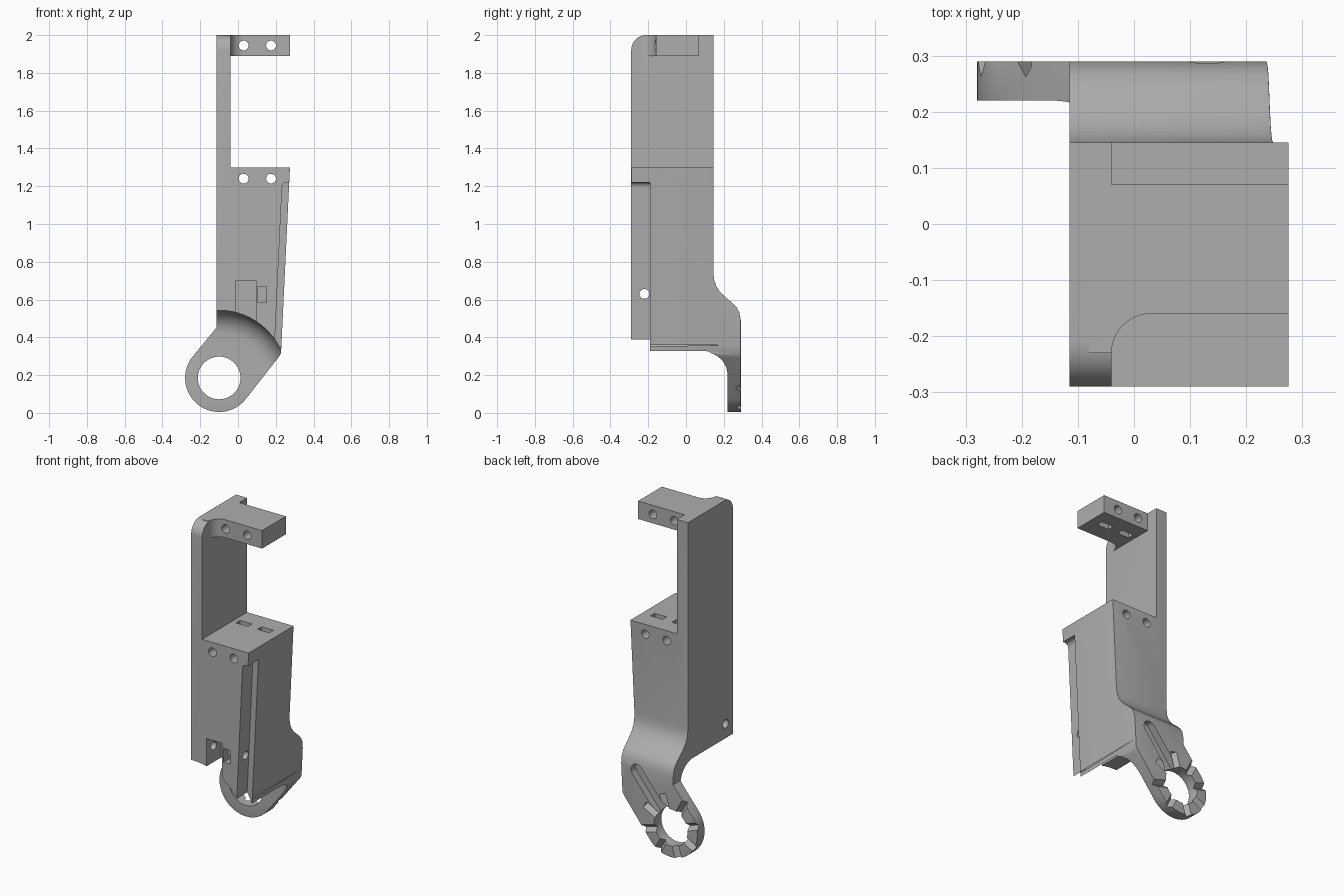
import bpy, bmesh
from math import cos, sin, pi, radians, atan2, hypot
from mathutils import Matrix, Vector

if "Cube" in bpy.data.objects:
    bpy.data.objects.remove(bpy.data.objects["Cube"])

grey = bpy.data.materials.new("plain grey")
grey.use_nodes = True
grey.diffuse_color = (0.42, 0.42, 0.42, 1)
grey.node_tree.nodes["Principled BSDF"].inputs["Base Color"].default_value = grey.diffuse_color

RX, RZ = -0.1, 0.185          # ring centre
OUTER, HOLE = 0.18, 0.113     # ring radii


def arc(cx, cy, r, a0, a1, n=10):
    return [(cx + r * cos(radians(a0 + (a1 - a0) * i / n)),
             cy + r * sin(radians(a0 + (a1 - a0) * i / n))) for i in range(n + 1)]


def finish(name, bm):
    bmesh.ops.recalc_face_normals(bm, faces=bm.faces)
    mesh = bpy.data.meshes.new(name)
    bm.to_mesh(mesh)
    bm.free()
    mesh.materials.append(grey)
    ob = bpy.data.objects.new(name, mesh)
    bpy.context.collection.objects.link(ob)
    return ob


def prism(name, pts, axis, lo, hi):
    """Extrude a flat outline along one axis."""
    place = {"x": lambda p, t: (t, p[0], p[1]),
             "y": lambda p, t: (p[0], t, p[1]),
             "z": lambda p, t: (p[0], p[1], t)}[axis]
    bm = bmesh.new()
    face = bm.faces.new([bm.verts.new(place(p, lo)) for p in pts])
    ext = bmesh.ops.extrude_face_region(bm, geom=[face])
    step = Vector(place((0, 0), hi - lo))
    bmesh.ops.translate(bm, vec=step, verts=[v for v in ext["geom"] if isinstance(v, bmesh.types.BMVert)])
    return finish(name, bm)


def box(name, x, y, z):
    return prism(name, [(x[0], y[0]), (x[1], y[0]), (x[1], y[1]), (x[0], y[1])], "z", *z)


def combine(ob, other, mode="DIFFERENCE"):
    mod = ob.modifiers.new("join", "BOOLEAN")
    mod.operation, mod.object, mod.solver = mode, other, "EXACT"
    bpy.context.view_layer.objects.active = ob
    bpy.ops.object.modifier_apply(modifier=mod.name)
    bpy.data.objects.remove(other)


def round_edges(ob, rule, width, segments):
    bm = bmesh.new()
    bm.from_mesh(ob.data)
    bm.normal_update()
    edges = [e for e in bm.edges if len(e.link_faces) == 2 and rule(e, *[f.normal for f in e.link_faces])]
    bmesh.ops.bevel(bm, geom=edges, offset=width, segments=segments, profile=0.5,
                    affect="EDGES", clamp_overlap=True)
    bm.to_mesh(ob.data)
    bm.free()


# Main body: front outline with the arm and ring, intersected with the side profile
outline = [(-0.04, 2), (-0.115, 2), (-0.115, 0.45)]
outline += arc(RX, RZ, OUTER, 140, 322, 32)
outline += [(0.215, 0.295), (0.227, 0.315), (0.23, 0.36), (0.275, 1.3), (-0.04, 1.3)]
body = prism("bracket_body", outline, "y", -0.4, 0.4)
side = [(-0.29, -0.1)] + arc(-0.21, 1.92, 0.08, 180, 90)
side += [(0.145, 2), (0.145, 0.74), (0.15, 0.7), (0.16, 0.672), (0.177, 0.645), (0.2, 0.62),
         (0.245, 0.582), (0.267, 0.56), (0.282, 0.533), (0.29, 0.49), (0.29, -0.1)]
combine(body, prism("side_profile", side, "x", -0.6, 0.6), "INTERSECT")


# Soft outer edges along the back and the front corner
def back_edge(e, a, b):
    a, b = sorted((a, b), key=lambda n: n.y)
    mid = (e.verts[0].co + e.verts[1].co) / 2
    inner = abs(mid.x + 0.04) < 0.01 and mid.z > 1.25
    return abs(a.y) < 0.05 and b.y > 0.3 and abs(b.x) < 0.05 and abs(a.z) < 0.999 and not inner


def front_corner(e, a, b):
    return min(a.y, b.y) < -0.9 and max(a.x, b.x) > 0.9 and e.calc_length() > 0.5 and e.verts[0].co.x > 0.1


round_edges(body, back_edge, 0.035, 5)
round_edges(body, front_corner, 0.04, 5)

# Round clearance under the body, with a fillet towards the ring plate
bm = bmesh.new()
prof = [(0, -0.5), (0.358, -0.5)] + arc(0.238, 0.1, 0.12, 0, 90, 8) + [(0, 0.22)]
chain = [bm.verts.new((RX + r, y, RZ)) for r, y in prof]
lines = [bm.edges.new(pair) for pair in zip(chain, chain[1:])]
bmesh.ops.spin(bm, geom=chain + lines, cent=(RX, 0, RZ), axis=(0, 1, 0), angle=2 * pi, steps=64)
bmesh.ops.remove_doubles(bm, verts=bm.verts, dist=0.0001)
combine(body, finish("clearance", bm))


# Soft front rim of the ring
def ring_rim(e, a, b):
    return all(abs(v.co.y - 0.22) < 0.002 and abs(hypot(v.co.x - RX, v.co.z - RZ) - OUTER) < 0.003
               for v in e.verts)


round_edges(body, ring_rim, 0.018, 3)

# Top clamp arm with a curved root
clamp = [(-0.08, 0.07), (-0.08, -0.23)] + arc(0.03, -0.23, 0.07, 180, 90)
clamp += [(0.275, -0.16), (0.275, 0.07)]
combine(body, prism("top_clamp", clamp, "z", 1.89, 2), "UNION")

# Screw holes and nut slots in the clamp arm and the body top
for x in (0.03, 0.175):
    for z in (1.24, 1.945):
        combine(body, prism("screw_hole", arc(x, z, 0.026, 0, 345, 23), "y", -0.5, 0.5))
    combine(body, box("nut_slot", (x - 0.04, x + 0.04), (-0.005, 0.035), (1.19, 1.4)))
    combine(body, box("nut_slot", (x - 0.04, x + 0.04), (-0.06, -0.02), (1.8, 1.975)))

# Long recess along the front of the tapered side
recess = [(0.186, 0.2), (0.233, 1.19)] + arc(0.258, 1.195, 0.025, 170, 90, 5) + [(0.4, 1.22), (0.4, 0.2)]
combine(body, prism("side_recess", recess, "y", -0.4, -0.19))

# Lower front pockets and the cross hole
combine(body, box("lower_notch", (-0.01, 0.095), (-0.4, -0.15), (0.4, 0.7)))
combine(body, box("small_pocket", (0.105, 0.15), (-0.4, -0.17), (0.585, 0.67)))
combine(body, prism("cross_hole", arc(-0.22, 0.63, 0.026, 0, 345, 23), "x", -0.5, 0.5))

# Groove down the back of the arm
tip = Vector((0.13, 0.47))
tilt = atan2(tip.y - RZ, tip.x - RX)
groove = [(tip.x + u * cos(tilt) - w * sin(tilt), tip.y + u * sin(tilt) + w * cos(tilt))
          for u, w in arc(0, 0, 0.04, -90, 90, 12) + [(-0.33, 0.04), (-0.33, -0.04)]]
combine(body, prism("arm_groove", groove, "y", 0.245, 0.4))

# Ring bore and radial locking teeth on its back face
combine(body, prism("ring_bore", arc(RX, RZ, HOLE, 0, 352.5, 47), "y", -0.5, 0.5))
for i in range(8):
    tooth = prism("tooth_gap", [(-0.03, 0.3), (0, 0.262), (0.03, 0.3)], "x", 0.07, 0.2)
    # swap the wedge into its radial place around the ring
    wedge = Matrix(((1, 0, 0), (0, 0, 1), (0, 1, 0)))
    turn = Matrix.Rotation(tilt * -1 + pi / 8 + i * pi / 4, 3, "Y")
    tooth.data.transform(Matrix.Translation((RX, 0, RZ)) @ (turn @ wedge).to_4x4())
    tooth.data.flip_normals()
    combine(body, tooth)

# Smooth shading with crisp edges
bpy.ops.object.select_all(action="DESELECT")
body.select_set(True)
bpy.context.view_layer.objects.active = body
bpy.ops.object.shade_smooth_by_angle(angle=radians(30))
